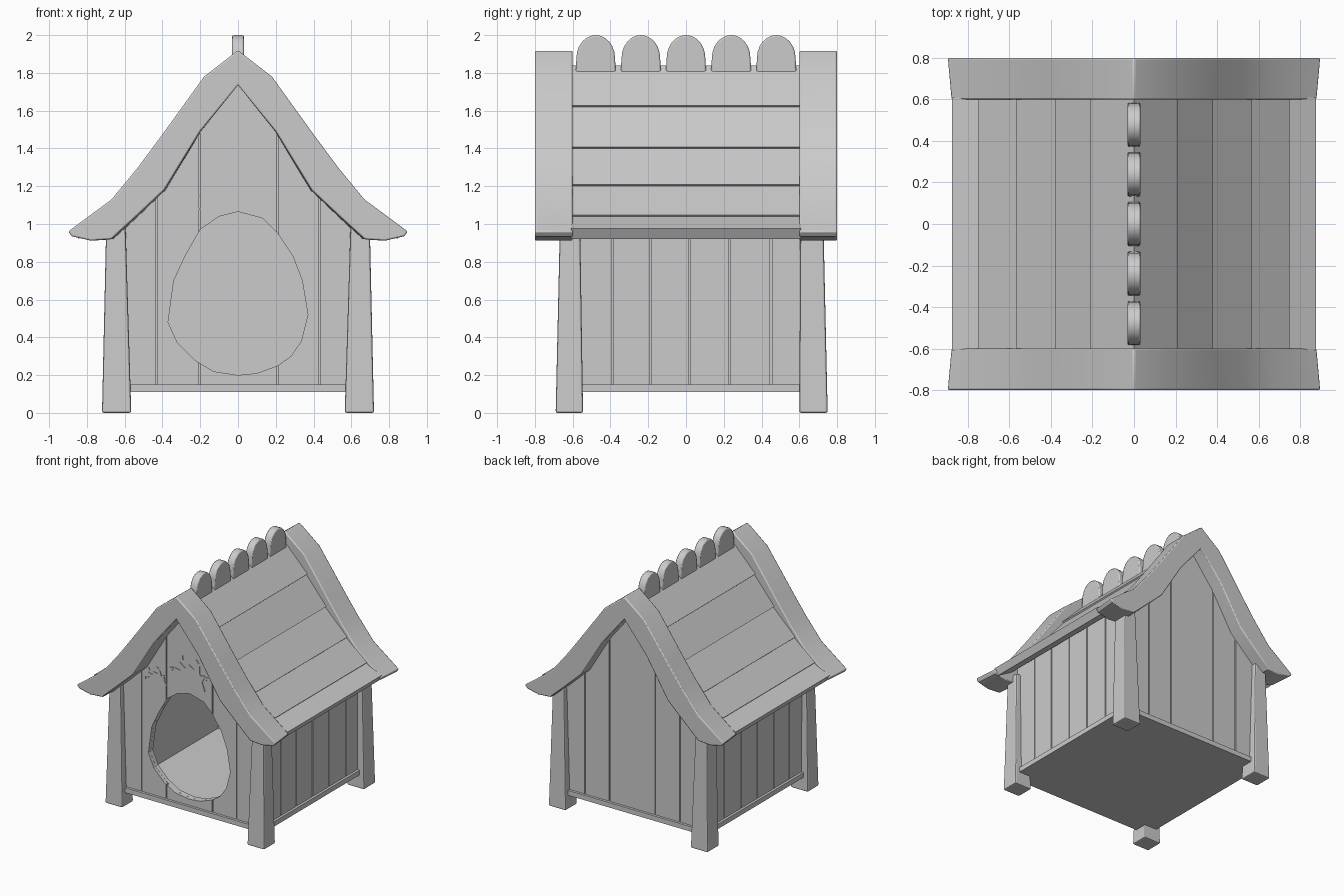
import bpy, bmesh, math
from mathutils import Vector

old = bpy.data.objects.get("Cube")
if old:
    bpy.data.objects.remove(old, do_unlink=True)

grey = bpy.data.materials.new("plain_grey")
grey.use_nodes = True
grey.diffuse_color = (0.6, 0.6, 0.6, 1)
grey.node_tree.nodes["Principled BSDF"].inputs["Base Color"].default_value = (0.6, 0.6, 0.6, 1)


def finish(name, bm, bevel=0, smooth=False):
    bmesh.ops.recalc_face_normals(bm, faces=bm.faces)
    mesh = bpy.data.meshes.new(name)
    bm.to_mesh(mesh)
    bm.free()
    mesh.materials.append(grey)
    ob = bpy.data.objects.new(name, mesh)
    bpy.context.collection.objects.link(ob)
    if bevel:
        mod = ob.modifiers.new("soft_edges", "BEVEL")
        mod.width, mod.segments = bevel, 2
        mod.limit_method, mod.angle_limit = "ANGLE", math.radians(40)
    if smooth:
        bpy.ops.object.select_all(action="DESELECT")
        ob.select_set(True)
        bpy.context.view_layer.objects.active = ob
        bpy.ops.object.shade_smooth_by_angle(angle=math.radians(35))
    return ob


def prism(bm, outline, lo, hi, axis="y"):
    """Extrude a flat outline (u, z) along y or x."""
    def at(u, z, d):
        return (u, d, z) if axis == "y" else (d, u, z)
    a = [bm.verts.new(at(u, z, lo)) for u, z in outline]
    b = [bm.verts.new(at(u, z, hi)) for u, z in outline]
    bm.faces.new(a)
    bm.faces.new(b[::-1])
    for i in range(len(a)):
        j = (i + 1) % len(a)
        bm.faces.new((a[i], b[i], b[j], a[j]))


def box(bm, x0, x1, y0, y1, z0, z1):
    prism(bm, [(x0, z0), (x1, z0), (x1, z1), (x0, z1)], y0, y1)


# Roof profiles, from ridge to eave
BOARD_TOP = [(0, 1.92), (0.18, 1.78), (0.4, 1.475), (0.53, 1.3), (0.67, 1.13), (0.9, 0.96)]
BOARD_LOW = [(0, 1.735), (0.2, 1.49), (0.39, 1.18), (0.55, 1.03), (0.67, 0.92), (0.78, 0.912), (0.88, 0.935)]
SLATS = [(0, 1.84), (0.2, 1.62), (0.37, 1.4), (0.56, 1.2), (0.74, 1.04), (0.87, 0.965)]
FRONT, BACK, SIDE, FLOOR = -0.63, 0.69, 0.66, 0.15


def low_z(x):
    x = abs(x)
    for (x0, z0), (x1, z1) in zip(BOARD_LOW, BOARD_LOW[1:]):
        if x <= x1:
            return z0 + (z1 - z0) * (x - x0) / (x1 - x0)


# Curved end boards of the roof
for name, y_out, y_in in (("front_roof_board", -0.8, -0.6), ("back_roof_board", 0.8, 0.6)):
    bm = bmesh.new()
    right = BOARD_TOP + BOARD_LOW[::-1]
    left = [(-x, z) for x, z in BOARD_LOW[1:]] + [(-x, z) for x, z in BOARD_TOP[:0:-1]]
    prism(bm, right + left, y_out, y_in)
    for v in bm.verts:
        if abs(v.co.y) < 0.7:
            v.co.x *= 0.98
    finish(name, bm, 0.008, True)

# Overlapping roof slats, each lower edge a little proud
for name, side in (("left_roof_slats", 1), ("right_roof_slats", -1)):
    bm = bmesh.new()
    for p, q in zip(SLATS, SLATS[1:]):
        a, b = Vector(p), Vector(q)
        along = (b - a).normalized()
        out = Vector((-along.y, along.x))
        quad = [a, b + out * 0.012, b - out * 0.05, a - out * 0.05]
        quad[3].x = max(quad[3].x, 0)
        prism(bm, [(side * v.x, v.y) for v in quad], -0.61, 0.61)
    finish(name, bm)

# Rounded ridge tiles
for i in range(5):
    bm = bmesh.new()
    y = (i - 2) * 0.239
    arch = [(y + 0.102 * math.cos(t), 1.88 + 0.12 * math.sin(t))
            for t in (math.pi * k / 12 for k in range(13))]
    prism(bm, arch + [(y - 0.107, 1.8), (y + 0.107, 1.8)], -0.031, 0.031, "x")
    finish(f"ridge_tile_{i + 1}", bm, 0.008, True)


# Gable walls: planks over a thin backing
def gable(name, outer, inner):
    bm = bmesh.new()

    def panel(x0, x1, y0, y1):
        xs = [x0, x1] + [s * x for x, _ in BOARD_LOW for s in (1, -1) if x0 < s * x < x1]
        tops = [(x, low_z(x) + 0.02) for x in sorted(set(xs), reverse=True)]
        prism(bm, [(x0, FLOOR - 0.02), (x1, FLOOR - 0.02)] + tops, y0, y1)

    mid = outer + (inner - outer) * 0.4
    seams = [-SIDE, -0.43, -0.205, 0.21, 0.43, SIDE]
    for a, b in zip(seams, seams[1:]):
        panel(a + 0.004, b - 0.004, outer, mid)
    panel(-SIDE, SIDE, mid + (inner - mid) * 0.02, inner)
    return finish(name, bm)


front_wall = gable("front_wall", FRONT, FRONT + 0.06)
gable("back_wall", BACK, BACK - 0.06)

# Egg-shaped doorway cut through the front wall
EGG = [(-0.37, 0.48), (-0.34, 0.7), (-0.28, 0.83), (-0.2, 0.97), (-0.1, 1.04), (0, 1.065),
       (0.13, 1.03), (0.21, 0.95), (0.29, 0.83), (0.34, 0.7), (0.37, 0.52), (0.335, 0.38),
       (0.28, 0.3), (0.21, 0.25), (0.1, 0.21), (0, 0.2), (-0.13, 0.22), (-0.23, 0.28), (-0.32, 0.37)]
bm = bmesh.new()
prism(bm, EGG, FRONT - 0.1, FRONT + 0.2)
cutter = finish("doorway_cutter", bm)
cut = front_wall.modifiers.new("doorway", "BOOLEAN")
cut.object, cut.operation, cut.solver = cutter, "DIFFERENCE", "EXACT"
bpy.context.view_layer.update()
graph = bpy.context.evaluated_depsgraph_get()
carved = bpy.data.meshes.new_from_object(front_wall.evaluated_get(graph))
front_wall.modifiers.clear()
front_wall.data = carved
bpy.data.objects.remove(cutter, do_unlink=True)

# Side walls
for name, s in (("left_wall", 1), ("right_wall", -1)):
    bm = bmesh.new()
    seams = [FRONT + 0.03, -0.39, -0.19, 0.02, 0.23, 0.45, BACK - 0.03]
    for a, b in zip(seams, seams[1:]):
        box(bm, s * SIDE, s * (SIDE - 0.024), a + 0.004, b - 0.004, FLOOR - 0.02, 1.05)
    box(bm, s * (SIDE - 0.025), s * (SIDE - 0.06), FRONT + 0.03, BACK - 0.03, FLOOR - 0.02, 1.05)
    finish(name, bm)

# Floor slab with a narrow lip
bm = bmesh.new()
box(bm, -SIDE - 0.02, SIDE + 0.02, FRONT - 0.02, BACK + 0.02, 0.11, FLOOR)
finish("floor_slab", bm)

# Corner posts, tapering upwards
for fname, y0, y1, t0, t1 in (("front", -0.69, -0.545, -0.668, -0.56), ("back", 0.6, 0.75, 0.605, 0.728)):
    for sname, s in (("left", 1), ("right", -1)):
        bm = bmesh.new()
        rings = [[bm.verts.new((s * x, y, z)) for x, y in ((i, a), (o, a), (o, b), (i, b))]
                 for i, o, a, b, z in ((0.565, 0.72, y0, y1, 0), (0.595, 0.698, t0, t1, 0.98))]
        bm.faces.new(rings[0])
        bm.faces.new(rings[1])
        for k in range(4):
            n = (k + 1) % 4
            bm.faces.new((rings[0][k], rings[0][n], rings[1][n], rings[1][k]))
        finish(f"{fname}_{sname}_post", bm, 0.01)

# Paw prints with claws above the doorway
PAD = [(-0.13, 0.045), (-0.08, 0.035), (-0.08, 0.1), (-0.035, 0.065), (0, 0.1), (0.045, 0.075),
       (0.095, 0.11), (0.1, 0.04), (0.15, 0.045), (0.12, -0.01), (0.145, -0.085),
       (0.06, -0.075), (0, -0.06), (-0.06, -0.075), (-0.125, -0.085), (-0.1, -0.03)]
CLAWS = [(-0.065, 0.14, 0.3), (0.07, 0.14, -0.3), (-0.155, 0.03, 0.9), (0.155, 0.03, -0.9)]
for name, cx, cz, size, turn in (("middle_paw", 0, 1.2, 1, 0), ("right_paw", -0.3, 1.1, 0.62, 0.3),
                                 ("left_paw", 0.31, 1.11, 0.62, -0.3)):
    bm = bmesh.new()
    shapes = [PAD]
    for x, z, lean in CLAWS:
        shapes.append([(x + r * math.sin(t - lean) * -1, z + r * math.cos(t - lean))
                       for r, t in ((0.022, 0), (0.02, 2.2), (0.02, -2.2))])
    c, s = math.cos(turn), math.sin(turn)
    for shape in shapes:
        prism(bm, [(cx + size * (x * c - z * s), cz + size * (x * s + z * c)) for x, z in shape],
              FRONT - 0.006, FRONT + 0.002)
    finish(name, bm)
